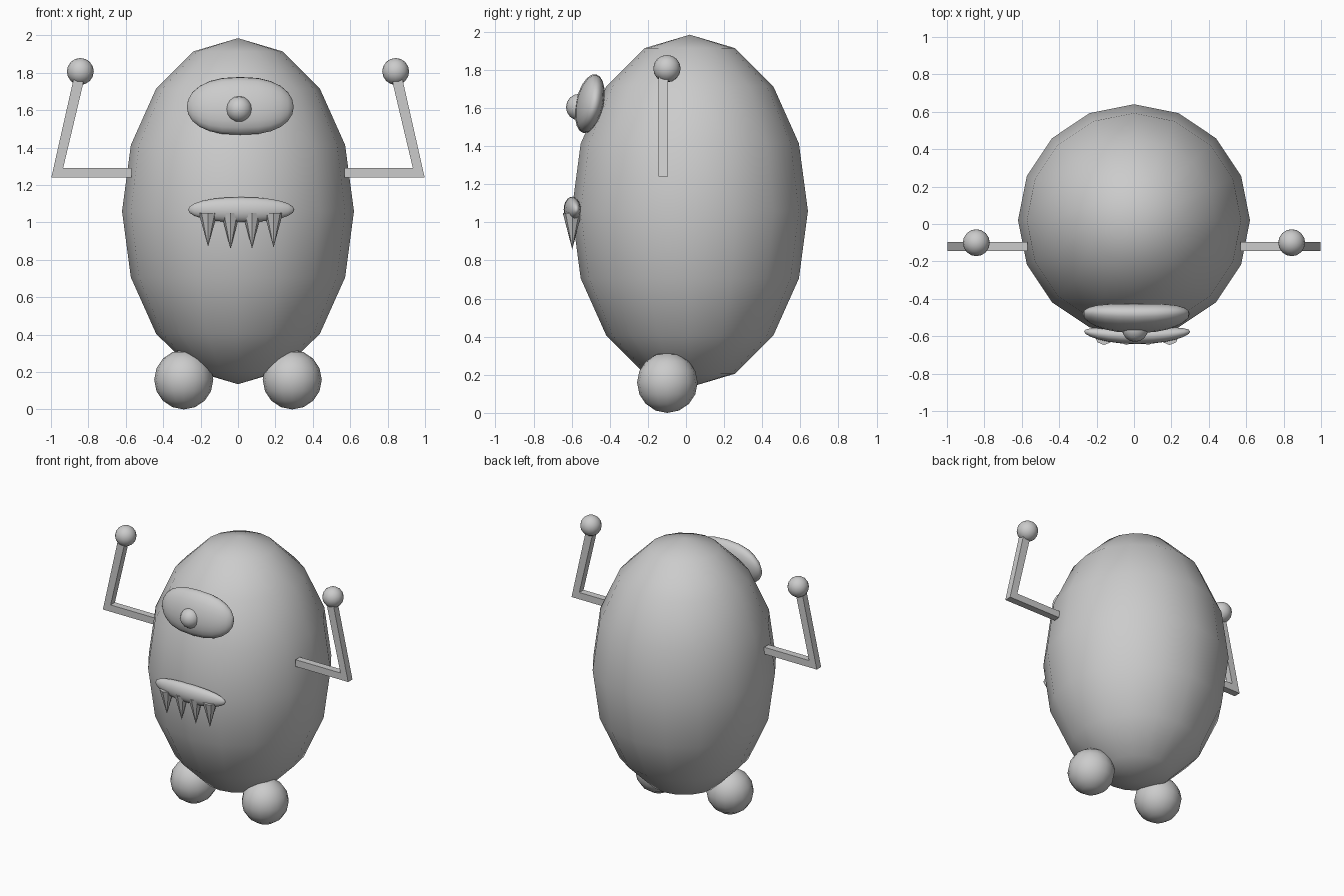
import bpy, bmesh
from math import radians, copysign
from mathutils import Matrix

if "Cube" in bpy.data.objects:
    bpy.data.objects.remove(bpy.data.objects["Cube"])


def make_object(name, bm, smooth=True):
    bmesh.ops.recalc_face_normals(bm, faces=bm.faces)
    for f in bm.faces:
        f.smooth = smooth
    mesh = bpy.data.meshes.new(name)
    bm.to_mesh(mesh)
    bm.free()
    obj = bpy.data.objects.new(name, mesh)
    bpy.context.collection.objects.link(obj)
    return obj


def ball(name, loc, radii, seg=16, rings=8):
    bm = bmesh.new()
    bmesh.ops.create_uvsphere(bm, u_segments=seg, v_segments=rings, radius=1)
    bmesh.ops.scale(bm, vec=radii, verts=bm.verts)
    bmesh.ops.translate(bm, vec=loc, verts=bm.verts)
    return make_object(name, bm)


def curved_pad(name, loc, radii, bend, tilt=0, power=0.8):
    """Wide, blunt ellipsoid wrapped backwards around the body."""
    bm = bmesh.new()
    bmesh.ops.create_uvsphere(bm, u_segments=20, v_segments=12, radius=1)
    bmesh.ops.rotate(bm, cent=(0, 0, 0), verts=bm.verts,
                     matrix=Matrix.Rotation(radians(90), 3, 'Y'))
    for v in bm.verts:
        x = copysign(abs(v.co.x) ** power, v.co.x)
        v.co = (x * radii[0], v.co.y * radii[1] + bend * x * x,
                v.co.z * radii[2])
    bmesh.ops.rotate(bm, cent=(0, 0, 0), verts=bm.verts,
                     matrix=Matrix.Rotation(radians(tilt), 3, 'X'))
    bmesh.ops.translate(bm, vec=loc, verts=bm.verts)
    return make_object(name, bm)


def arm(name, side):
    """Bent square bar, drawn in the front plane and extruded along y."""
    outline = [(0.57, 1.24), (0.57, 1.29), (0.935, 1.29),
               (0.826, 1.75), (0.88, 1.763), (0.998, 1.24)]
    bm = bmesh.new()
    face = bm.faces.new([bm.verts.new((side * x, -0.145, z)) for x, z in outline])
    ext = bmesh.ops.extrude_face_region(bm, geom=[face])
    moved = [g for g in ext["geom"] if isinstance(g, bmesh.types.BMVert)]
    bmesh.ops.translate(bm, vec=(0, 0.05, 0), verts=moved)
    return make_object(name, bm, smooth=False)


def tooth(name, x, tip):
    top = 1.05
    bm = bmesh.new()
    bmesh.ops.create_cone(bm, cap_ends=True, segments=8, radius1=0.0,
                          radius2=0.05, depth=top - tip)
    bmesh.ops.remove_doubles(bm, verts=bm.verts, dist=0.0001)
    bmesh.ops.translate(bm, vec=(x, -0.597, (top + tip) / 2), verts=bm.verts)
    return make_object(name, bm, smooth=False)


# Egg-shaped body
ball("body", (0, 0.02, 1.06), (0.62, 0.62, 0.925))

# Single eye and pupil
curved_pad("eye", (0.012, -0.505, 1.623), (0.286, 0.073, 0.158), 0.025, tilt=-12)
ball("pupil", (0.006, -0.56, 1.605), (0.07, 0.07, 0.07))

# Mouth with hanging teeth
curved_pad("mouth", (0.017, -0.597, 1.068), (0.284, 0.045, 0.067), 0.022, power=0.9)
for i, (x, tip) in enumerate([(-0.16, 0.87), (-0.04, 0.858), (0.075, 0.858), (0.19, 0.865)]):
    tooth(f"tooth_{i + 1}", x, tip)

# Arms, hands and feet
for label, s in (("left", 1), ("right", -1)):
    arm(f"{label}_arm", s)
    ball(f"{label}_hand", (s * 0.843, -0.1, 1.807), (0.072, 0.072, 0.072))
    ball(f"{label}_foot", (s * 0.29, -0.098, 0.159), (0.158, 0.159, 0.159))
